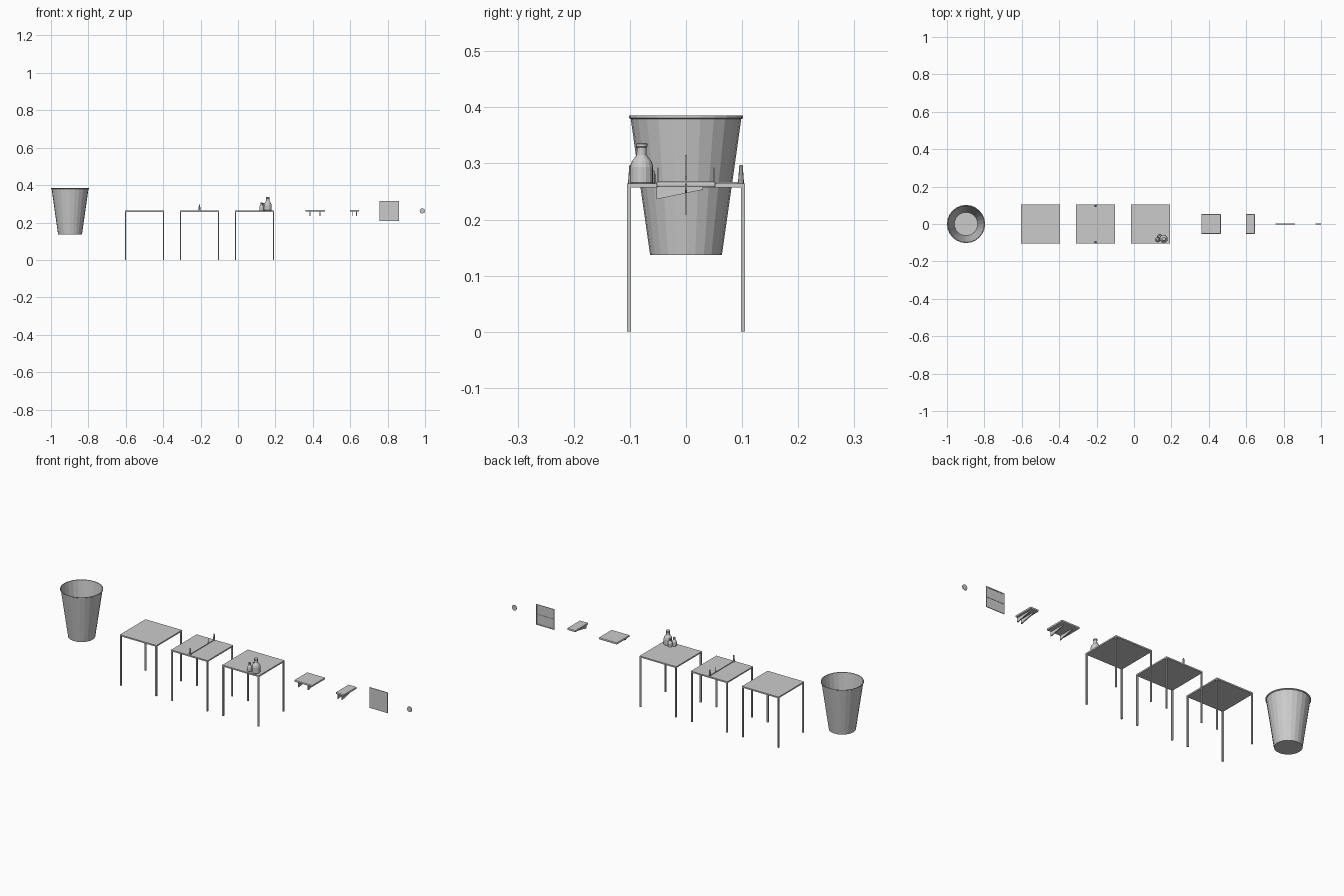
import bpy, bmesh, math

if "Cube" in bpy.data.objects:
    bpy.data.objects.remove(bpy.data.objects["Cube"])


def new_object(name, bm):
    bmesh.ops.recalc_face_normals(bm, faces=bm.faces)
    mesh = bpy.data.meshes.new(name)
    bm.to_mesh(mesh)
    bm.free()
    obj = bpy.data.objects.new(name, mesh)
    bpy.context.collection.objects.link(obj)
    return obj


def box(name, x0, x1, y0, y1, z0, z1):
    bm = bmesh.new()
    bmesh.ops.create_cube(bm, size=1)
    for v in bm.verts:
        v.co = ((x0 + x1) / 2 + v.co.x * (x1 - x0),
                (y0 + y1) / 2 + v.co.y * (y1 - y0),
                (z0 + z1) / 2 + v.co.z * (z1 - z0))
    return new_object(name, bm)


def lathe(name, profile, loc, sides):
    # Profile starts and ends on the axis, or is capped at its ends
    bm = bmesh.new()
    rings = []
    for r, z in profile:
        rings.append([bm.verts.new((loc[0] + r * math.cos(2 * math.pi * i / sides),
                                    loc[1] + r * math.sin(2 * math.pi * i / sides),
                                    loc[2] + z)) for i in range(sides)])
    for a, b in zip(rings, rings[1:]):
        for i in range(sides):
            j = (i + 1) % sides
            bm.faces.new((a[i], a[j], b[j], b[i]))
    bm.faces.new(rings[0][::-1])
    bm.faces.new(rings[-1])
    return new_object(name, bm)


# Bucket with thin wall and rolled rim
lathe("bucket", [(0.064, 0.137), (0.0985, 0.379), (0.102, 0.381), (0.102, 0.385),
                 (0.098, 0.385), (0.0625, 0.140)], (-0.898, 0, 0), 24)

# Three identical tables
TOP, H = 0.264, 0.105
TABLES = [-0.5, -0.206, 0.088]
for n, cx in enumerate(TABLES, 1):
    box(f"table_top_{n}", cx - H, cx + H, -H, H, 0.257, TOP)
    for sx in (-1, 1):
        for sy in (-1, 1):
            x, y = cx + sx * (H - 0.0035), sy * (H - 0.0035)
            box(f"table_leg_{n}", x - 0.0035, x + 0.0035, y - 0.0035, y + 0.0035, 0, 0.257)

# Tapered posts and low cord across the middle table
nx = TABLES[1]
for s in (-1, 1):
    lathe("net_post", [(0.0055, 0), (0.003, 0.033)], (nx, s * 0.098, TOP), 8)
    box("net_tie", nx - 0.0007, nx + 0.0007, s * 0.05 - 0.0007, s * 0.05 + 0.0007, TOP, 0.293)
box("net_cord", nx - 0.0008, nx + 0.0008, -0.098, 0.098, TOP, 0.267)

# Bottles on the third table
BOTTLE = [(0.019, 0), (0.0205, 0.002), (0.0205, 0.030), (0.018, 0.039), (0.0125, 0.046),
          (0.009, 0.051), (0.0085, 0.064), (0.010, 0.066), (0.010, 0.071), (0.008, 0.072)]
for name, x, y, k in (("large_bottle", 0.159, -0.079, 1.0),
                      ("small_bottle", 0.126, -0.084, 0.6),
                      ("small_bottle_rear", 0.137, -0.066, 0.55)):
    lathe(name, [(r * k, z * k) for r, z in BOTTLE], (x, y, TOP), 16)

# Wall shelves with rounded edges and wedge brackets
for name, x0, x1, offset in (("wide_shelf", 0.36, 0.464, 0.027), ("narrow_shelf", 0.598, 0.646, 0.011)):
    shelf = box(name, x0, x1, -0.053, 0.053, 0.2575, 0.2675)
    bev = shelf.modifiers.new("round", 'BEVEL')
    bev.width, bev.segments = 0.003, 2
    for s in (-1, 1):
        x = (x0 + x1) / 2 + s * offset
        bm = bmesh.new()
        face = bm.faces.new([bm.verts.new((x - 0.0025, y, z)) for y, z in
                             ((-0.053, 0.2585), (-0.053, 0.236), (0.03, 0.253), (0.03, 0.2585))])
        ext = bmesh.ops.extrude_face_region(bm, geom=[face])["geom"]
        bmesh.ops.translate(bm, vec=(0.005, 0, 0),
                            verts=[g for g in ext if isinstance(g, bmesh.types.BMVert)])
        new_object(name + "_bracket", bm)

# Upright door panel, with rails on the back
px0, px1, pz0, pz1, w = 0.756, 0.861, 0.209, 0.315, 0.005
box("panel", px0, px1, -0.0015, 0.0005, pz0, pz1)
for z in (pz0, (pz0 + pz1 - w) / 2, pz1 - w):
    box("panel_rail", px0 + w, px1 - w, 0.0003, 0.002, z, z + w)
for x in (px0, px1 - w):
    box("panel_stile", x, x + w, 0.0003, 0.002, pz0, pz1)

# Small faceted disc
disc = lathe("small_disc", [(0.0145, -0.0015), (0.0145, 0.0015)], (0, 0, 0), 8)
disc.rotation_euler.x = math.pi / 2
disc.location = (0.9855, 0, 0.262)
